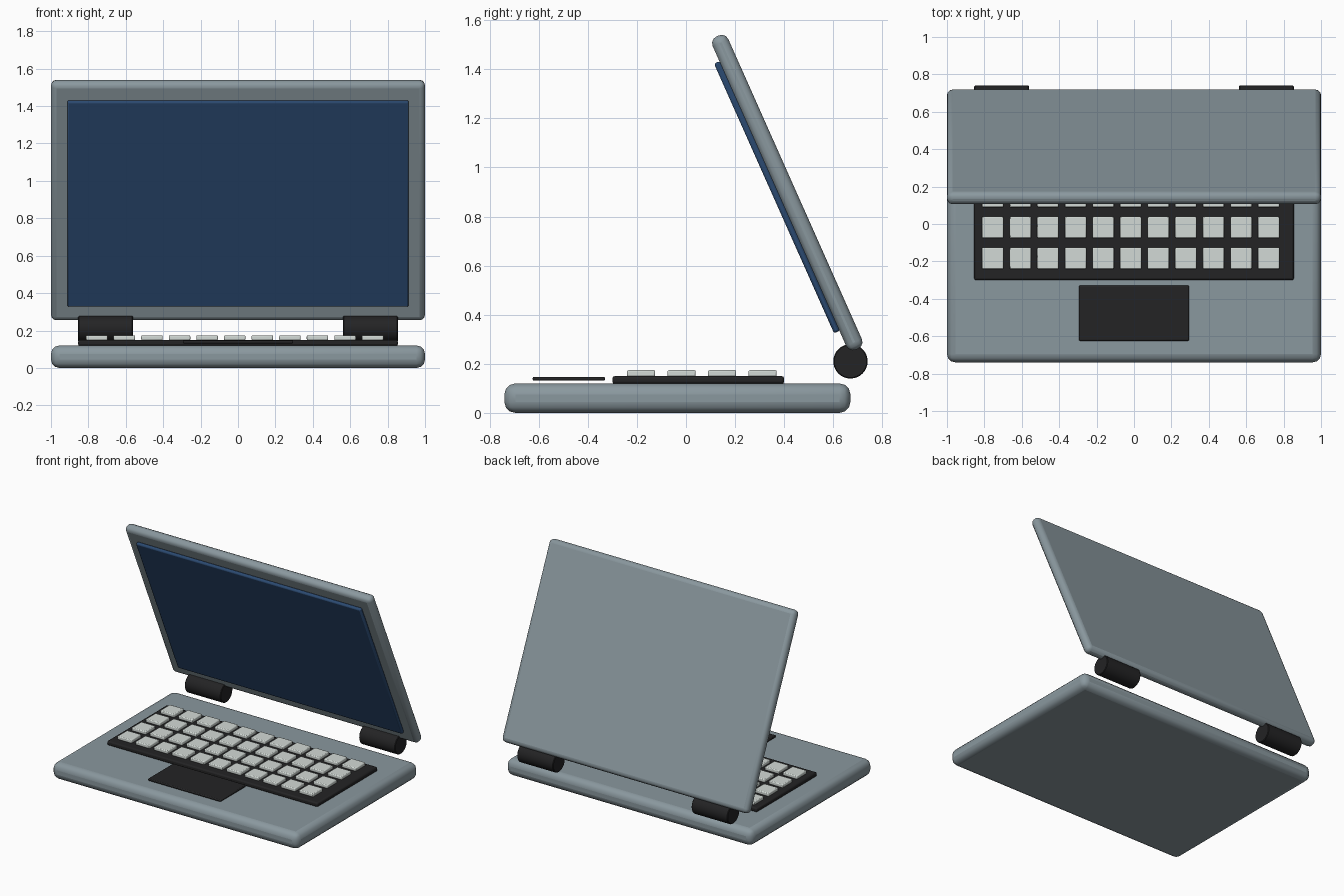
import bpy, bmesh, math
from mathutils import Matrix, Vector

if "Cube" in bpy.data.objects:
    bpy.data.objects.remove(bpy.data.objects["Cube"])


def material(name, rgb):
    m = bpy.data.materials.new(name)
    m.diffuse_color = (*rgb, 1)
    m.use_nodes = True
    m.node_tree.nodes["Principled BSDF"].inputs["Base Color"].default_value = m.diffuse_color
    return m


BODY = material("blue_grey_shell", (0.255, 0.315, 0.345))
DARK = material("charcoal", (0.017, 0.017, 0.018))
KEYS = material("pale_grey_keys", (0.65, 0.70, 0.67))
GLASS = material("navy_glass", (0.024, 0.068, 0.165))


def finish(name, bm, mat, bevel, segments):
    mesh = bpy.data.meshes.new(name)
    bm.to_mesh(mesh)
    bm.free()
    mesh.materials.append(mat)
    obj = bpy.data.objects.new(name, mesh)
    bpy.context.collection.objects.link(obj)
    mod = obj.modifiers.new("rounded_edges", 'BEVEL')
    mod.width, mod.segments = bevel, segments
    mod.limit_method = 'ANGLE'
    mod.angle_limit = math.radians(40)
    bpy.ops.object.select_all(action='DESELECT')
    obj.select_set(True)
    bpy.context.view_layer.objects.active = obj
    bpy.ops.object.shade_smooth_by_angle(angle=math.radians(40))
    return obj


def add_box(bm, size, loc):
    bmesh.ops.create_cube(bm, size=1, matrix=Matrix.Translation(loc) @ Matrix.Diagonal((*size, 1)))


def box(name, size, loc, mat, bevel, segments=3, tilt=0):
    bm = bmesh.new()
    add_box(bm, size, (0, 0, 0))
    obj = finish(name, bm, mat, bevel, segments)
    obj.location = loc
    obj.rotation_euler.x = tilt
    return obj


# Lower case, key tray and touchpad
box("base", (2, 1.41, 0.12), (0, -0.035, 0.06), BODY, 0.045)
box("key_tray", (1.71, 0.70, 0.032), (0, 0.05, 0.134), DARK, 0.01, 2)
box("touchpad", (0.59, 0.295, 0.016), (0, -0.477, 0.139), DARK, 0.006, 2)

# Grid of keycaps
bm = bmesh.new()
for row in range(4):
    for col in range(11):
        add_box(bm, (0.115, 0.115, 0.026), (-0.755 + 0.1475 * col, -0.183 + 0.165 * row, 0.161))
finish("keycaps", bm, KEYS, 0.006, 2)

# Leaning lid with the screen on its front face
tilt = math.radians(24)
centre = Vector((0, 0.4125, 0.8975))
outward = Vector((0, -math.cos(tilt), -math.sin(tilt)))
box("lid", (2, 0.07, 1.397), centre, BODY, 0.03, 3, tilt)
box("screen", (1.825, 0.026, 1.203), centre + outward * 0.046, GLASS, 0.009, 2, tilt)

# Hinge barrels
for side, label in ((-1, "left"), (1, "right")):
    bm = bmesh.new()
    place = Matrix.Translation((side * 0.708, 0.67, 0.21)) @ Matrix.Rotation(math.pi / 2, 4, 'Y')
    bmesh.ops.create_cone(bm, cap_ends=True, segments=32, radius1=0.07, radius2=0.07,
                          depth=0.293, matrix=place)
    finish("hinge_" + label, bm, DARK, 0.004, 1)
